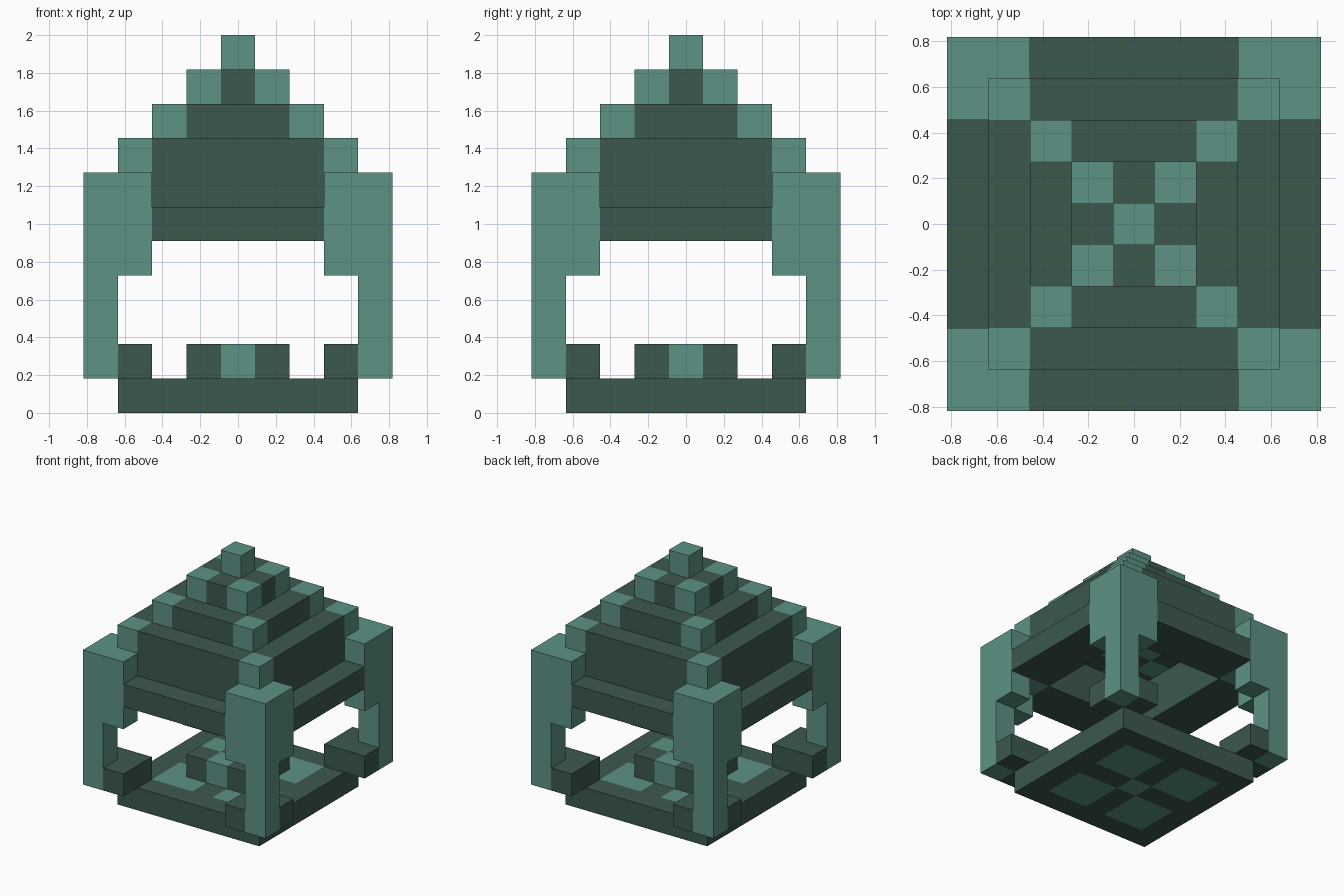
import bpy
import bmesh
from mathutils import Vector

if "Cube" in bpy.data.objects:
    bpy.data.objects.remove(bpy.data.objects["Cube"], do_unlink=True)

U = 2 / 11  # edge of one block


def make_material(name, rgb):
    mat = bpy.data.materials.new(name)
    mat.use_nodes = True
    mat.diffuse_color = (*rgb, 1)
    mat.node_tree.nodes["Principled BSDF"].inputs["Base Color"].default_value = (*rgb, 1)
    return mat


DARK, LIGHT = 0, 1
materials = [make_material("dark_teal", (0.045, 0.098, 0.076)),
             make_material("light_teal", (0.107, 0.287, 0.235))]
parts = {}


def fill(part, xs, ys, zs, colour):
    """Add a block region; colour is an index or a rule on x and y."""
    cells = parts.setdefault(part, {})
    for x in xs:
        for y in ys:
            for z in zs:
                cells[x, y, z] = colour(x, y) if callable(colour) else colour


def span(a, b):
    return range(a, b + 1)


def ring(part, r, z, colour):
    for x in span(-r, r):
        for y in span(-r, r):
            if max(abs(x), abs(y)) == r:
                fill(part, [x], [y], [z], colour)


def corner_rule(r):
    return lambda x, y: LIGHT if abs(x) == abs(y) == r else DARK


def cross_rule(x, y):
    return LIGHT if abs(x) + abs(y) == 1 else DARK


def floor_rule(x, y):
    patch = abs(x) in (1, 2) and abs(y) in (1, 2)
    return LIGHT if patch or x == y == 0 else DARK


# Floor slab with inlaid patches, and the low hearth in its middle
fill("floor_slab", span(-3, 3), span(-3, 3), [0], floor_rule)
fill("hearth", span(-1, 1), span(-1, 1), [1], cross_rule)

# Four corner posts with dark feet and thick brackets
for sx, side in ((-1, "right"), (1, "left")):
    for sy, end in ((-1, "front"), (1, "back")):
        post, foot = f"{end}_{side}_post", f"{end}_{side}_foot"
        fill(post, [4 * sx], [4 * sy], span(1, 6), LIGHT)
        for x, y in ((3, 4), (4, 3), (3, 3)):
            fill(foot, [x * sx], [y * sy], [1], DARK)
            fill(post, [x * sx], [y * sy], span(4 if x != y else 5, 6), LIGHT)

# Eaves and the wall course above them on all four sides
for s in (-1, 1):
    for depth, layers in ((4, [5]), (3, [5, 6])):
        fill("eaves", span(-2, 2), [s * depth], layers, DARK)
        fill("eaves", [s * depth], span(-2, 2), layers, DARK)

# Stepped hollow roof with light corner blocks
for step, r in enumerate((3, 2, 1)):
    ring("stepped_roof", r, 7 + step, corner_rule(r))
fill("roof_finial", [0], [0], [10], LIGHT)

# Lamp hanging under the roof
fill("hanging_lamp", span(-1, 1), span(-1, 1), [6], cross_rule)
fill("lamp_stem", [0], [0], span(7, 9), DARK)

occupied = {cell for cells in parts.values() for cell in cells}


def build(name, cells):
    """Make the exposed faces of one part's blocks."""
    bm = bmesh.new()
    for cell, colour in cells.items():
        centre = Vector(cell) + Vector((0, 0, 0.5))
        for axis in range(3):
            for sign in (-1, 1):
                normal = Vector((0, 0, 0))
                normal[axis] = sign
                if tuple(c + int(n) for c, n in zip(cell, normal)) in occupied:
                    continue
                a = Vector((0, 0, 0))
                a[(axis + 1) % 3] = 0.5
                b = normal.cross(a)
                mid = centre + normal * 0.5
                corners = (mid - a - b, mid + a - b, mid + a + b, mid - a + b)
                face = bm.faces.new([bm.verts.new(p * U) for p in corners])
                face.material_index = colour
    bmesh.ops.remove_doubles(bm, verts=bm.verts, dist=U / 100)
    # Merge flat neighbours of the same colour
    bmesh.ops.dissolve_limit(bm, angle_limit=0.01, verts=bm.verts,
                             edges=bm.edges, delimit={'MATERIAL'})
    mesh = bpy.data.meshes.new(name)
    bm.to_mesh(mesh)
    bm.free()
    for mat in materials:
        mesh.materials.append(mat)
    bpy.context.collection.objects.link(bpy.data.objects.new(name, mesh))


for part_name, part_cells in parts.items():
    build(part_name, part_cells)
